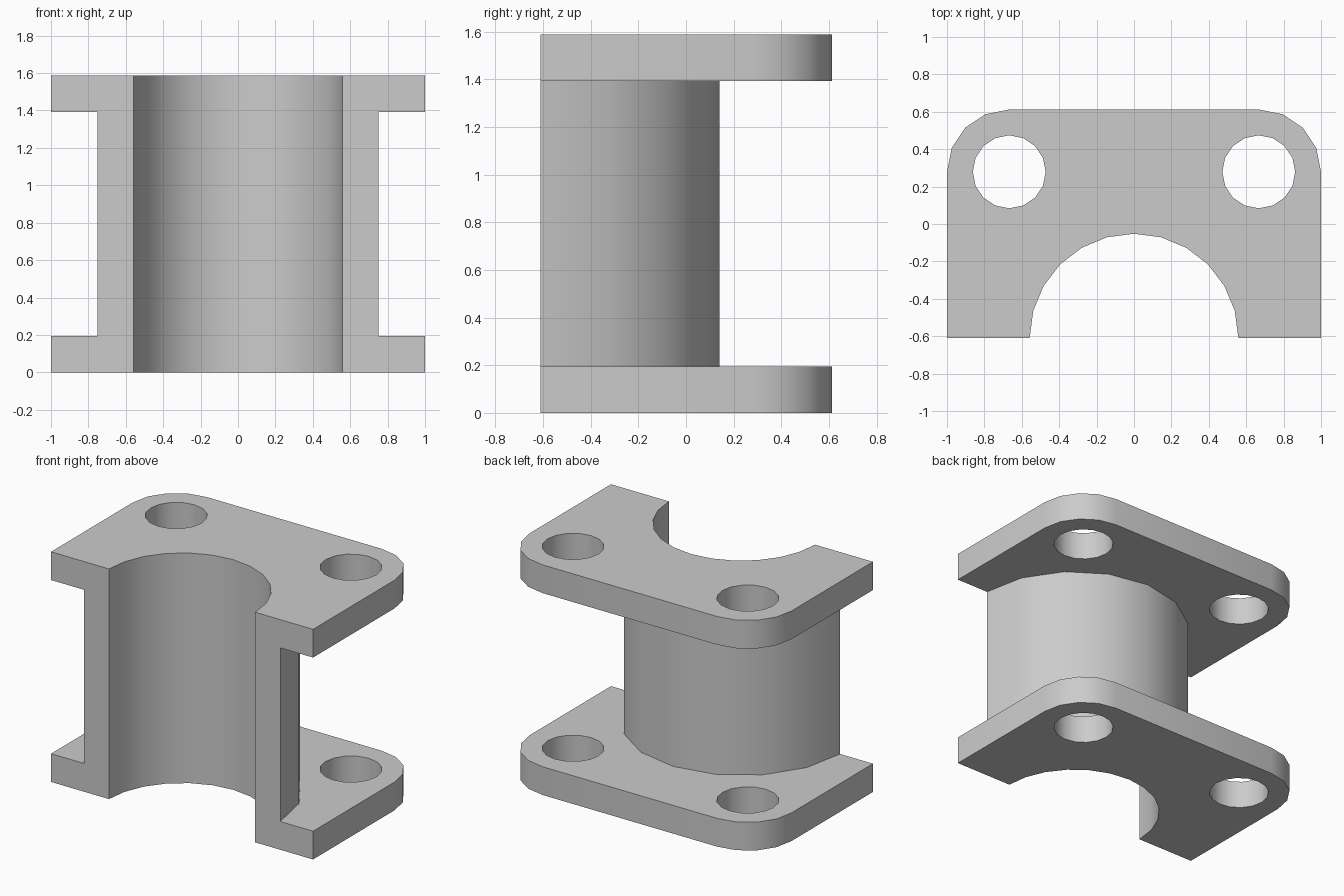
import bpy, bmesh
from math import sin, cos, radians

cube = bpy.data.objects.get("Cube")
if cube:
    bpy.data.objects.remove(cube, do_unlink=True)

HEIGHT, FLANGE = 1.588, 0.195
FRONT, BACK = -0.61, 0.612
BORE_R, WALL_R = 0.558, 0.75
CORNER_R, HOLE_R = 0.333, 0.195
HOLE_X, HOLE_Y = 1 - CORNER_R, BACK - CORNER_R


def arc(cx, cy, r, start, end, steps):
    angles = [radians(start + (end - start) * i / steps) for i in range(steps + 1)]
    return [(cx + r * cos(a), cy + r * sin(a)) for a in angles]


def extrude_profile(name, points, z0, z1):
    """Extrude a closed outline upward into a solid."""
    bm = bmesh.new()
    face = bm.faces.new([bm.verts.new((x, y, z0)) for x, y in points])
    result = bmesh.ops.extrude_face_region(bm, geom=[face])
    top = [v for v in result["geom"] if isinstance(v, bmesh.types.BMVert)]
    bmesh.ops.translate(bm, verts=top, vec=(0, 0, z1 - z0))
    bmesh.ops.recalc_face_normals(bm, faces=bm.faces)
    mesh = bpy.data.meshes.new(name)
    bm.to_mesh(mesh)
    bm.free()
    obj = bpy.data.objects.new(name, mesh)
    bpy.context.collection.objects.link(obj)
    return obj


def cut(target, cutter):
    mod = target.modifiers.new("cut", "BOOLEAN")
    mod.operation = "DIFFERENCE"
    mod.solver = "EXACT"
    mod.object = cutter
    cutter.hide_render = True
    bpy.ops.object.modifier_apply(modifier=mod.name)
    bpy.data.objects.remove(cutter, do_unlink=True)


# Full-height block with rounded back corners and a half-round bore
outline = [(-1, FRONT)]
outline += arc(0, FRONT, BORE_R, 180, 0, 12)
outline += [(1, FRONT)]
outline += arc(HOLE_X, HOLE_Y, CORNER_R, 0, 90, 4)
outline += arc(-HOLE_X, HOLE_Y, CORNER_R, 90, 180, 4)
body = extrude_profile("flanged_half_sleeve", outline, 0, HEIGHT)
bpy.ops.object.select_all(action="DESELECT")
body.select_set(True)
bpy.context.view_layer.objects.active = body

# Remove the waist around the sleeve wall, leaving two flanges
waist = [(-2, -1), (-WALL_R, -1)]
waist += arc(0, FRONT, WALL_R, 180, 0, 8)
waist += [(WALL_R, -1), (2, -1), (2, 2), (-2, 2)]
cut(body, extrude_profile("waist_cutter", waist, FLANGE, HEIGHT - FLANGE))

# Bolt holes through both flanges
for side in (-1, 1):
    circle = arc(side * HOLE_X, HOLE_Y, HOLE_R, 0, 360, 16)[:-1]
    cut(body, extrude_profile("hole_cutter", circle, -1, HEIGHT + 1))

# Plain grey finish
grey = bpy.data.materials.new("light_grey")
grey.use_nodes = True
colour = (0.6, 0.6, 0.6, 1)
grey.diffuse_color = colour
grey.node_tree.nodes["Principled BSDF"].inputs["Base Color"].default_value = colour
body.data.materials.clear()
body.data.materials.append(grey)
for poly in body.data.polygons:
    poly.material_index = 0

bpy.ops.object.shade_smooth_by_angle(angle=radians(30))
